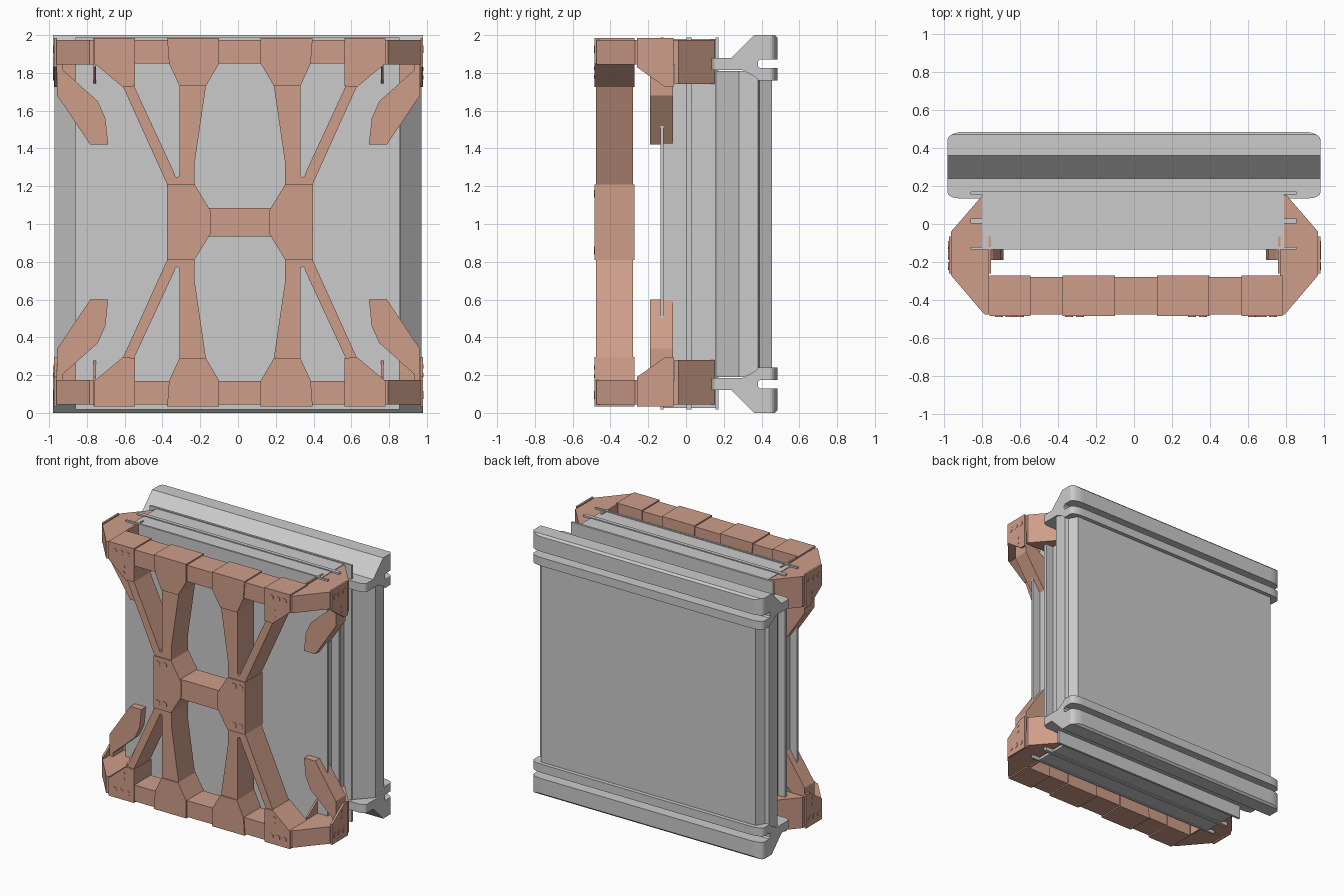
import bpy, bmesh, math
from mathutils import Matrix, Vector

if "Cube" in bpy.data.objects:
    bpy.data.objects.remove(bpy.data.objects["Cube"])

CX, CZ = 0.01, 1.01          # centre of the front lattice
brown = bpy.data.materials.new("frame_brown")
brown.diffuse_color = (0.62, 0.34, 0.25, 1)
brown.use_nodes = True
brown.node_tree.nodes["Principled BSDF"].inputs["Base Color"].default_value = brown.diffuse_color


def finish(name, bm, mat=None):
    bmesh.ops.remove_doubles(bm, verts=bm.verts, dist=1e-5)
    bmesh.ops.recalc_face_normals(bm, faces=bm.faces)
    me = bpy.data.meshes.new(name)
    bm.to_mesh(me)
    bm.free()
    if mat:
        me.materials.append(mat)
    ob = bpy.data.objects.new(name, me)
    bpy.context.collection.objects.link(ob)
    return ob


def prism(name, loops, axis, lo, hi, mat=None):
    """Extrude 2D outlines (first outer, rest holes) along an axis."""
    cu = bpy.data.curves.new(name, 'CURVE')
    cu.dimensions, cu.fill_mode = '2D', 'BOTH'
    cu.extrude = abs(hi - lo) / 2
    for pts in loops:
        sp = cu.splines.new('POLY')
        sp.points.add(len(pts) - 1)
        for p, (u, v) in zip(sp.points, pts):
            p.co = (u, v, 0, 1)
        sp.use_cyclic_u = True
    tmp = bpy.data.objects.new("tmp", cu)
    bpy.context.collection.objects.link(tmp)
    dg = bpy.context.evaluated_depsgraph_get()
    me = bpy.data.meshes.new_from_object(tmp.evaluated_get(dg))
    bm = bmesh.new()
    bm.from_mesh(me)
    bpy.data.objects.remove(tmp)
    bpy.data.meshes.remove(me)
    mid = (lo + hi) / 2
    for vert in bm.verts:
        u, v, w = vert.co
        w += mid
        vert.co = {'x': (w, u, v), 'y': (u, w, v), 'z': (u, v, w)}[axis]
    for f in bm.faces:
        f.smooth = False
    return finish(name, bm, mat)


def box(name, x, y, z, mat=None):
    return prism(name, [[(x[0], y[0]), (x[1], y[0]), (x[1], y[1]), (x[0], y[1])]], 'z', z[0], z[1], mat)


def flip(pts, sx=1, sz=1):
    """Mirror lattice-relative points into place."""
    return [(CX + sx * x, z if sz > 0 else 2 * CZ - z) for x, z in pts]


def sym(half):
    """Close a half outline (x > 0) with its mirror image."""
    return half + [(-x, y) for x, y in reversed(half)]


# --- grey backing panel: chamfered body and raised back face
prism("panel_body", [sym([(0.86, 0.16), (0.972, 0.28), (0.972, 0.38), (0.945, 0.39), (0.91, 0.455)])],
      'z', 0.19, 1.81)

# --- grey grooved rails with rounded ends, top and bottom
rail = [(0.135, 1.815), (0.135, 1.88), (0.24, 1.88), (0.36, 2.0), (0.47, 2.0), (0.485, 1.985),
        (0.485, 1.87), (0.39, 1.87), (0.38, 1.86), (0.38, 1.835), (0.39, 1.825), (0.485, 1.825),
        (0.485, 1.76), (0.385, 1.76), (0.365, 1.78), (0.3, 1.815)]
plan = [(0.98 - 0.06 + 0.06 * math.cos(a), 0.165 - 0.03 + 0.03 - 0.03 * math.sin(a))
        for a in [math.pi / 2 * (1 - i / 5) for i in range(6)]]
plan += [(0.89 + 0.09 * math.cos(a), 0.445 + 0.04 * math.sin(a))
         for a in [math.pi / 2 * i / 6 for i in range(7)]]
cutter = prism("rail_end_cutter", [sym(plan)], 'z', -0.5, 2.5)
cutter.hide_render = True
for nm, s in (("top_rail", 1), ("bottom_rail", -1)):
    ob = prism(nm, [[(y, 1 + s * (z - 1)) for y, z in rail]], 'x', -1.1, 1.1)
    mod = ob.modifiers.new("round_ends", 'BOOLEAN')
    mod.operation, mod.object, mod.solver = 'INTERSECT', cutter, 'EXACT'
    dg = bpy.context.evaluated_depsgraph_get()
    me = bpy.data.meshes.new_from_object(ob.evaluated_get(dg))
    ob.modifiers.clear()
    ob.data = me
bpy.data.objects.remove(cutter)

# --- grey core slab with three protruding plates
box("core_slab", (-0.80, 0.79), (-0.125, 0.162), (0.025, 1.98))
for i, (y0, y1) in enumerate(((-0.135, -0.12), (0.002, 0.03), (0.155, 0.172))):
    box(f"core_plate_{i}", (-0.86, 0.855), (y0, y1), (0.018, 1.987))

# --- front lattice in one piece
quarter = [(0.77, 1.975), (0.77, 1.86), (0.62, 1.73), (0.385, 1.21)]
right = quarter + [(x, 2 * CZ - z) for x, z in reversed(quarter)]
outer = flip(sym(right))
centre_hole = sym([(0.11, 1.85), (0.18, 1.73), (0.24, 1.32), (0.24, 1.21), (0.165, 1.085)])
slot_hole = [(0.375, 1.85), (0.56, 1.85), (0.56, 1.73), (0.347, 1.27), (0.342, 1.253),
             (0.332, 1.246), (0.323, 1.253), (0.32, 1.27), (0.32, 1.73)]
holes = [flip(centre_hole, 1, sz) for sz in (1, -1)]
holes += [flip(slot_hole, sx, sz) for sx in (1, -1) for sz in (1, -1)]
prism("front_lattice", [outer] + holes, 'y', -0.477, -0.28, brown)

# --- slightly raised reinforcement plates
Y0, Y1 = -0.485, -0.272
bracket = [(0.555, 1.985), (0.555, 1.73), (0.62, 1.725), (0.77, 1.85), (0.77, 1.985)]
gusset = [(0.11, 1.985), (0.11, 1.85), (0.18, 1.73), (0.32, 1.73), (0.375, 1.85), (0.385, 1.985)]
hub = [(0.387, 1.21), (0.24, 1.21), (0.155, 1.07), (0.155, 0.95), (0.24, 0.81), (0.387, 0.81)]
for sx in (1, -1):
    prism("hub_plate", [flip(hub, sx)], 'y', Y0, Y1, brown)
    for sz in (1, -1):
        prism("corner_bracket", [flip(bracket, sx, sz)], 'y', Y0, Y1, brown)
        prism("bar_gusset", [flip(gusset, sx, sz)], 'y', Y0, Y1, brown)

# --- corner arms wrapping back to the panel, with hooks
front_arm = [(0.765, -0.475), (0.79, -0.475), (0.965, -0.27), (0.965, -0.05), (0.765, -0.05)]
rear_arm = [(0.965, -0.06), (0.965, -0.04), (0.80, 0.15), (0.785, 0.15), (0.785, -0.06)]
cheek = [(-0.26, 1.985), (-0.26, 1.83), (-0.11, 1.725), (-0.065, 1.725), (-0.065, 1.985)]
hook = [(0.96, 1.86), (0.96, 1.68), (0.785, 1.42), (0.69, 1.42), (0.705, 1.56), (0.745, 1.65), (0.93, 1.815), (0.93, 1.86)]
for sx in (1, -1):
    for sz in (1, -1):
        def mz(z):
            return z if sz > 0 else 2 * CZ - z
        def mx(pts):
            return [(0.003 + sx * a, b) for a, b in pts]
        prism("corner_front_arm", [mx(front_arm)], 'z', mz(1.845), mz(1.975), brown)
        prism("corner_rear_arm", [mx(rear_arm)], 'z', mz(1.74), mz(1.975), brown)
        side = [(y, mz(z)) for y, z in cheek]
        for a, b in ((0.962, 0.977), (0.755, 0.768)):
            prism("corner_cheek", [side], 'x', 0.003 + sx * a, 0.003 + sx * b, brown)
        prism("hook", [[(x, mz(z)) for x, z in mx(hook)]], 'y', -0.19, -0.07, brown)

# --- low bolt heads on the brackets, hub and cheeks
bm = bmesh.new()


def bolt(loc, r, rot):
    bmesh.ops.create_cone(bm, cap_ends=True, segments=16, radius1=r, radius2=r, depth=0.006,
                          matrix=Matrix.Translation(loc) @ rot)


face_y = Matrix.Rotation(math.pi / 2, 4, 'X')
face_x = Matrix.Rotation(math.pi / 2, 4, 'Y')
front_bolts = [(0.61, 1.925, .021), (0.665, 1.925, .021), (0.72, 1.925, .021), (0.64, 1.825, .01),
               (0.64, 1.78, .01), (0.295, 1.16, .021), (0.352, 1.16, .021)]
side_bolts = [(-0.22, 1.925, .021), (-0.165, 1.925, .021), (-0.11, 1.925, .021),
              (-0.14, 1.82, .01), (-0.14, 1.775, .01)]
for sx in (1, -1):
    for sz in (1, -1):
        for x, z, r in front_bolts:
            bolt(Vector((CX + sx * x, -0.485, CZ + sz * (z - CZ))), r, face_y)
        for y, z, r in side_bolts:
            bolt(Vector((0.003 + sx * 0.977, y, CZ + sz * (z - CZ))), r, face_x)
finish("bolt_heads", bm, brown)
